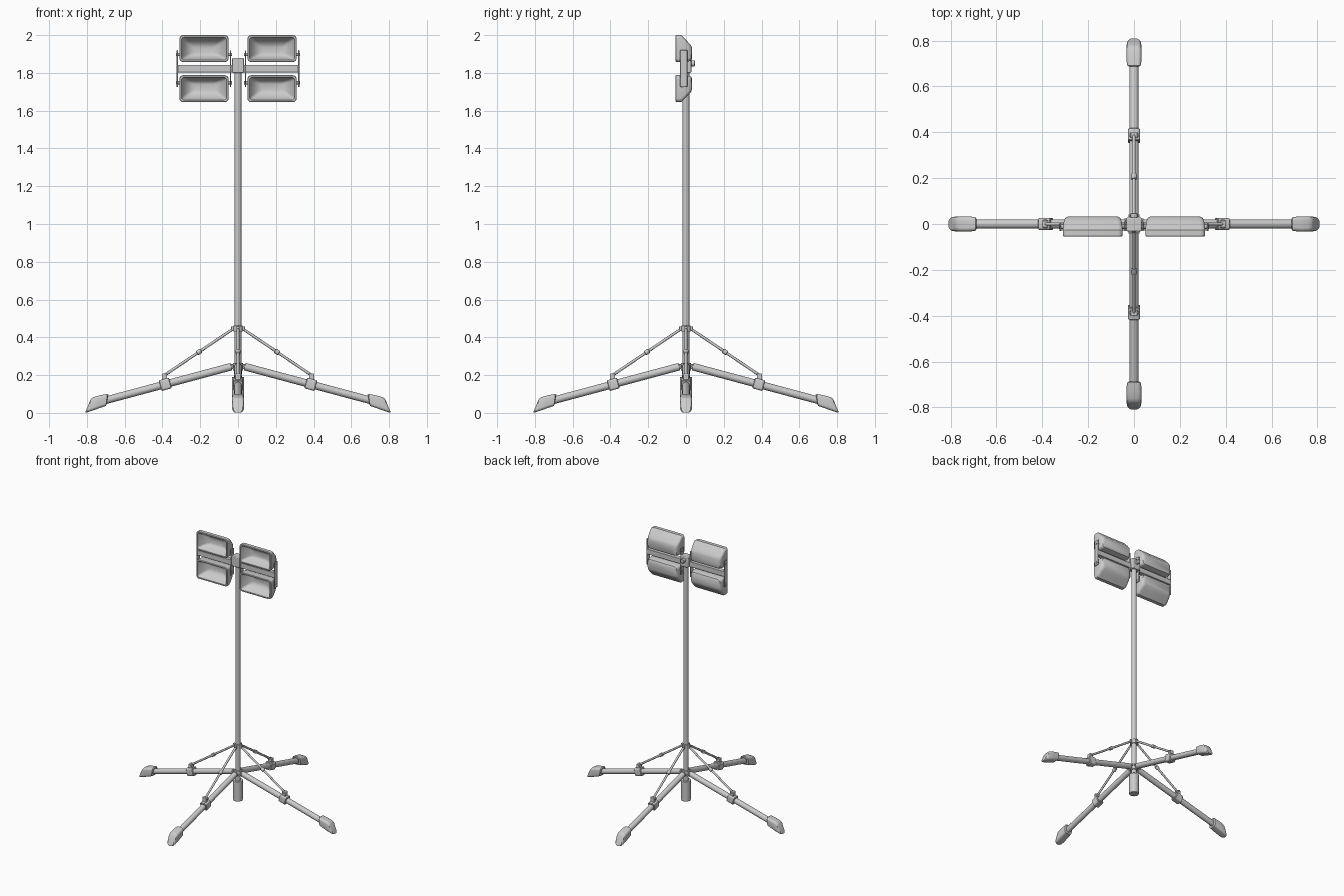
import bpy, bmesh, math
from mathutils import Vector, Matrix

if "Cube" in bpy.data.objects:
    bpy.data.objects.remove(bpy.data.objects["Cube"])

def finish(name, bm, bevel=0.0):
    bmesh.ops.recalc_face_normals(bm, faces=bm.faces)
    me = bpy.data.meshes.new(name)
    bm.to_mesh(me)
    bm.free()
    ob = bpy.data.objects.new(name, me)
    bpy.context.collection.objects.link(ob)
    if bevel:
        m = ob.modifiers.new("bevel", 'BEVEL')
        m.width, m.segments = bevel, 2
    bpy.ops.object.select_all(action='DESELECT')
    ob.select_set(True)
    bpy.context.view_layer.objects.active = ob
    bpy.ops.object.shade_smooth_by_angle(angle=math.radians(35))
    return ob

def loft(name, rings):
    """Skin a list of equal-length point rings and cap both ends."""
    bm = bmesh.new()
    vs = [[bm.verts.new(p) for p in r] for r in rings]
    n = len(vs[0])
    for a, b in zip(vs, vs[1:]):
        for i in range(n):
            bm.faces.new((a[i], a[(i + 1) % n], b[(i + 1) % n], b[i]))
    bm.faces.new(vs[0])
    bm.faces.new(vs[-1])
    return finish(name, bm)

def tube(name, a, b, r, sides=24, bevel=0.0):
    a, b = Vector(a), Vector(b)
    d = b - a
    bm = bmesh.new()
    bmesh.ops.create_cone(bm, cap_ends=True, segments=sides, radius1=r, radius2=r, depth=d.length,
                          matrix=Matrix.Translation((a + b) / 2) @ d.to_track_quat('Z', 'Y').to_matrix().to_4x4())
    return finish(name, bm, bevel)

def box(name, x, y, z, bevel=0.0):
    bm = bmesh.new()
    c = [(p[0] + p[1]) / 2 for p in (x, y, z)]
    s = [p[1] - p[0] for p in (x, y, z)]
    bmesh.ops.create_cube(bm, size=1, matrix=Matrix.Translation(c) @ Matrix.Diagonal((*s, 1)))
    return finish(name, bm, bevel)

def rrect(x0, x1, z0, z1, r, n=5):
    pts = []
    for k, (cx, cz) in enumerate([(x1 - r, z1 - r), (x0 + r, z1 - r), (x0 + r, z0 + r), (x1 - r, z0 + r)]):
        for i in range(n + 1):
            t = math.pi / 2 * (k + i / n)
            pts.append((cx + r * math.cos(t), cz + r * math.sin(t)))
    return pts

# Mast, with its base sleeve, hub and brace collar
tube("mast", (0, 0, 0.05), (0, 0, 1.86), 0.018)
tube("base_sleeve", (0, 0, 0.04), (0, 0, 0.19), 0.033, 32, 0.003)
tube("leg_hub", (0, 0, 0.225), (0, 0, 0.265), 0.027, 24, 0.003)
tube("brace_collar", (0, 0, 0.43), (0, 0, 0.462), 0.025, 24, 0.003)

# Legs: drawn in the x-z plane, then turned about the mast
A = math.radians(15)
ca, sa = math.cos(A), math.sin(A)

def on_leg(u, w, v):
    return Vector((0.035 + u * ca + v * sa, w, 0.245 - u * sa + v * ca))

def foot():
    rings = []
    # (u at bottom, u at top, half width, bottom, top)
    for ub, ut, hw, lo, hi in [(0.692, 0.668, 0.026, -0.024, 0.025), (0.695, 0.672, 0.031, -0.029, 0.03),
                               (0.75, 0.71, 0.033, -0.033, 0.033), (0.79, 0.742, 0.032, -0.036, 0.033),
                               (0.804, 0.757, 0.029, -0.036, 0.03), (0.811, 0.766, 0.023, -0.035, 0.024)]:
        rings.append([on_leg(ub + (ut - ub) * (v - lo) / (hi - lo), w, v)
                      for w, v in rrect(-hw, hw, lo, hi, 0.016)])
    return loft("leg_foot", rings)

def leg_parts():
    top, low = Vector((0.024, 0, 0.446)), Vector((0.388, 0, 0.2))
    mid = (top + low) / 2
    d = (low - top).normalized()
    clamp = [[on_leg(u, w, v) for w, v in rrect(-h, h, -h - 0.003, h + 0.003, 0.012)]
             for u, h in [(0.335, 0.023), (0.338, 0.026), (0.387, 0.026), (0.39, 0.023)]]
    return [
        tube("leg_tube", on_leg(0, 0, 0), on_leg(0.70, 0, 0), 0.02, 24, 0.002),
        foot(),
        loft("leg_clamp", clamp),
        box("clamp_lug", (0.375, 0.402), (-0.016, 0.016), (0.165, 0.208), 0.004),
        box("hub_lug", (0.015, 0.045), (-0.009, 0.009), (0.232, 0.258), 0.002),
        tube("hub_pin", (0.036, -0.024, 0.245), (0.036, 0.024, 0.245), 0.006, 12),
        tube("brace_rod", top, low, 0.0075, 12),
        tube("brace_joint", mid - d * 0.013, mid + d * 0.013, 0.013, 12, 0.003),
        tube("brace_pin", low + Vector((0, -0.02, 0)), low + Vector((0, 0.02, 0)), 0.007, 12),
        box("brace_lug", (0.015, 0.036), (-0.008, 0.008), (0.434, 0.458), 0.002),
    ]

for k in range(4):
    for ob in leg_parts():
        ob.data.transform(Matrix.Rotation(k * math.pi / 2, 4, 'Z'))

# Lamp housing: from the reflector bottom out to the rim, then round to the back
SECTIONS = [  # y, side inset, inset at inner edge, inset at outer edge, corner radius
    (0.012, 0.075, 0.045, 0.062, 0.012), (0.006, 0.055, 0.034, 0.046, 0.014),
    (-0.012, 0.034, 0.024, 0.03, 0.014), (-0.042, 0.015, 0.014, 0.014, 0.014),
    (-0.049, 0.012, 0.012, 0.012, 0.014), (-0.055, 0.011, 0.011, 0.011, 0.014),
    (-0.055, 0.003, 0.003, 0.003, 0.018), (-0.052, 0, 0, 0, 0.02), (-0.026, 0, 0, 0, 0.02),
    (-0.008, 0.001, 0.001, 0.017, 0.02), (0.012, 0.004, 0.003, 0.038, 0.02),
    (0.026, 0.01, 0.007, 0.053, 0.02), (0.032, 0.02, 0.016, 0.067, 0.02)]
MID = 1.8225

def lamp(sx, sz):
    rings = []
    for y, ix, lo, hi, r in SECTIONS:
        ring = rrect(0.05 + ix, 0.31 - ix, 0.035 + lo, 0.1775 - hi, r)
        rings.append([(sx * x, y, MID + sz * z) for x, z in ring])
    loft("lamp_housing", rings)

def span(s, a, b):
    return tuple(sorted((s * a, s * b)))

for sx in (-1, 1):
    for sz in (-1, 1):
        lamp(sx, sz)
        # Pivot bolts at either end of each lamp
        z = MID + sz * 0.075
        tube("outer_pivot", (sx * 0.300, -0.012, z), (sx * 0.328, -0.012, z), 0.009, 16)
        tube("inner_pivot", (sx * 0.033, -0.012, z), (sx * 0.062, -0.012, z), 0.009, 16)
    # Bracket: crossbar with a plate at each end
    box("crossbar", span(sx, 0.02, 0.322), (-0.028, 0.006), (1.803, 1.842), 0.002)
    box("outer_plate", span(sx, 0.318, 0.325), (-0.031, 0.007), (1.725, 1.92), 0.003)
    box("inner_plate", span(sx, 0.036, 0.043), (-0.031, 0.007), (1.725, 1.92), 0.003)

# Mast head and its clamping knob
box("mast_head", (-0.033, 0.033), (-0.032, 0.028), (1.80, 1.878), 0.005)
tube("head_knob", (0, 0.025, 1.85), (0, 0.047, 1.85), 0.016, 16, 0.003)
